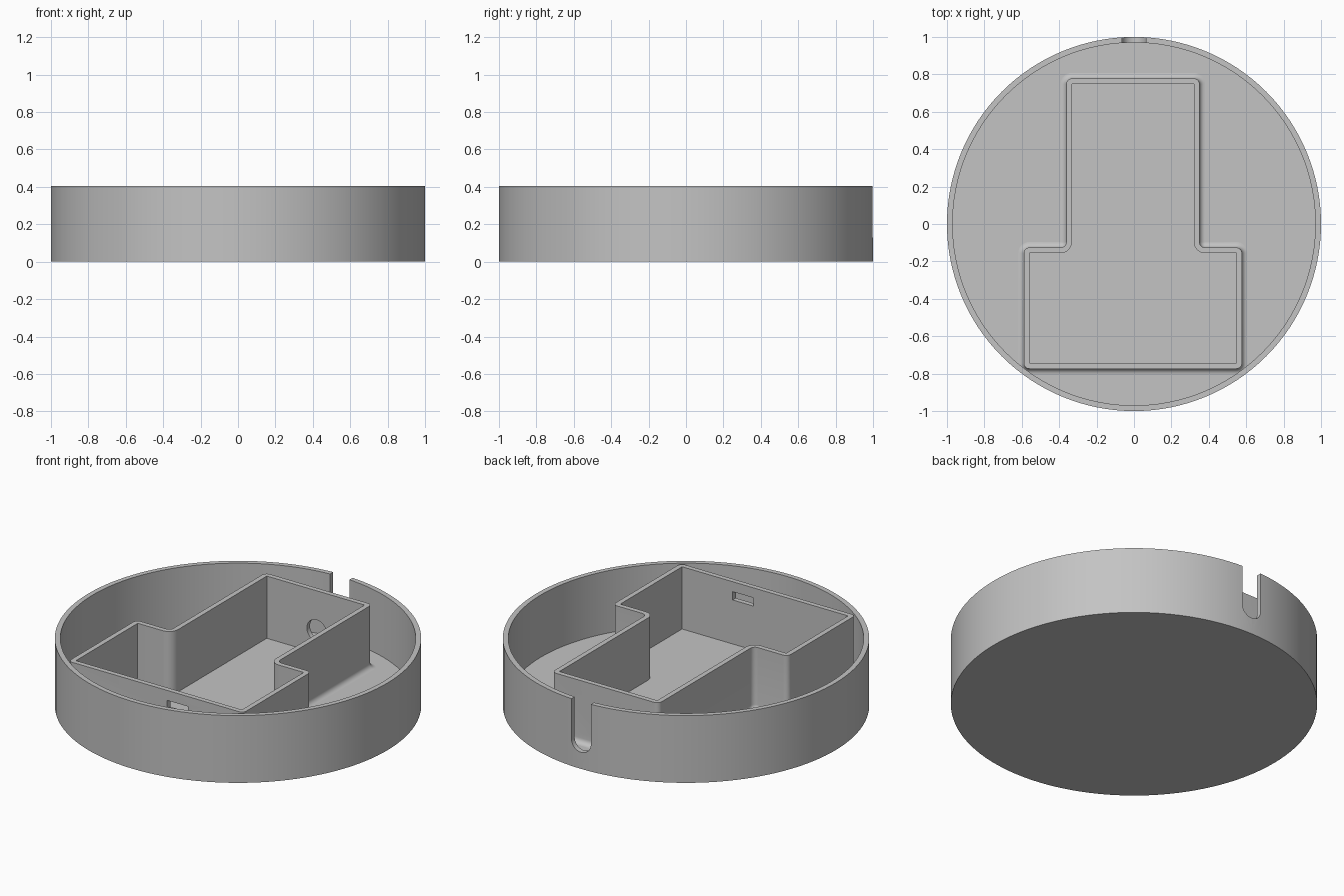
import bpy, bmesh, math
from mathutils import Vector

if "Cube" in bpy.data.objects:
    bpy.data.objects.remove(bpy.data.objects["Cube"], do_unlink=True)

HEIGHT, FLOOR, WALL = 0.405, 0.03, 0.03
PORT_Z, PORT_R = 0.165, 0.065

grey = bpy.data.materials.new("plain grey")
grey.use_nodes = True
grey.diffuse_color = (0.55, 0.55, 0.55, 1)
grey.node_tree.nodes["Principled BSDF"].inputs["Base Color"].default_value = grey.diffuse_color


def finish(name, bm):
    """Clean up a bmesh and turn it into an object."""
    bmesh.ops.remove_doubles(bm, verts=bm.verts, dist=1e-5)
    bmesh.ops.recalc_face_normals(bm, faces=bm.faces)
    mesh = bpy.data.meshes.new(name)
    bm.to_mesh(mesh)
    bm.free()
    mesh.materials.append(grey)
    obj = bpy.data.objects.new(name, mesh)
    bpy.context.collection.objects.link(obj)
    return obj


def skin(bm, rings, closed):
    """Bridge equal rings of vertices with quads."""
    loops = [[bm.verts.new(p) for p in ring] for ring in rings]
    pairs = list(zip(loops, loops[1:] + loops[:1]))
    for a, b in pairs if closed else pairs[:-1]:
        for i in range(len(a)):
            j = (i + 1) % len(a)
            bm.faces.new((a[i], a[j], b[j], b[i]))
    return loops


def prism(name, points, y0, y1):
    """Extrude an x-z outline along y."""
    bm = bmesh.new()
    loops = skin(bm, [[(x, y, z) for x, z in points] for y in (y0, y1)], False)
    for loop in loops:
        bm.faces.new(loop)
    return finish(name, bm)


def cut(obj, cutter):
    """Subtract the cutter, then discard it."""
    cutter.hide_render = True
    mod = obj.modifiers.new("cut", "BOOLEAN")
    mod.operation, mod.solver, mod.object = "DIFFERENCE", "EXACT", cutter
    bpy.context.view_layer.objects.active = obj
    bpy.ops.object.modifier_apply(modifier=mod.name)
    bpy.data.objects.remove(cutter, do_unlink=True)


def arc(start, end, steps):
    for i in range(steps + 1):
        a = math.radians(start + (end - start) * i / steps)
        yield PORT_R * math.cos(a), PORT_Z + PORT_R * math.sin(a)


# Round tray: floor and rim turned from one profile
bm = bmesh.new()
SIDES = 128
circle = [(math.cos(math.tau * i / SIDES), math.sin(math.tau * i / SIDES)) for i in range(SIDES)]
profile = [(1, 0), (1, HEIGHT), (1 - WALL, HEIGHT), (1 - WALL, FLOOR)]
loops = skin(bm, [[(r * x, r * y, z) for x, y in circle] for r, z in profile], False)
bm.faces.new(loops[0])
bm.faces.new(loops[-1])
tray = finish("round_tray", bm)

# Open cable slot at the back of the rim
slot = list(arc(180, 360, 24)) + [(PORT_R, 0.5), (-PORT_R, 0.5)]
cut(tray, prism("slot_cutter", slot, 0.9, 1.1))

# T-shaped holder: inner outline, counter-clockwise
CX, WIDE, NARROW = -0.006, 0.553, 0.326
FRONT, STEP, BACK = -0.744, -0.156, 0.748
half = [(WIDE, FRONT), (WIDE, STEP), (NARROW, STEP), (NARROW, BACK)]
outline = [Vector((CX + x, y)) for x, y in half]
outline += [Vector((CX - x, y)) for x, y in reversed(half)]


def offset_ring(off, z):
    """Outline moved outward with concentric rounded corners."""
    ring = []
    for i, p in enumerate(outline):
        d1 = (p - outline[i - 1]).normalized()
        d2 = (outline[(i + 1) % len(outline)] - p).normalized()
        n1, n2 = Vector((d1.y, -d1.x)), Vector((d2.y, -d2.x))
        if d1.cross(d2) > 0:
            centre, radius = p, off
        else:
            centre, radius = p + (n1 + n2) * 2 * WALL, off - 2 * WALL
        for k in range(9):
            a = math.pi / 2 * k / 8
            q = centre + (n1 * math.cos(a) + n2 * math.sin(a)) * radius
            ring.append((q.x, q.y, z))
    return ring


# Wall section with a fillet at the outer foot
section = [(0, FLOOR - 0.01), (0, HEIGHT), (WALL, HEIGHT)]
for k in range(7):
    a = math.pi / 2 * k / 6
    section.append((2 * WALL - WALL * math.cos(a), FLOOR + WALL - WALL * math.sin(a)))
section.append((2 * WALL, FLOOR - 0.01))
bm = bmesh.new()
skin(bm, [offset_ring(o, z) for o, z in section], True)
holder = finish("inner_holder", bm)

# Round port in the back wall, small window in the front wall
cut(holder, prism("port_cutter", list(arc(0, 352.5, 47)), 0.7, 0.85))
window = [(0.07, 0.295), (0.21, 0.295), (0.21, 0.345), (0.07, 0.345)]
cut(holder, prism("window_cutter", window, -0.85, -0.7))

# Smooth curves, sharp edges
bpy.ops.object.select_all(action="DESELECT")
for obj in (tray, holder):
    obj.select_set(True)
bpy.context.view_layer.objects.active = tray
bpy.ops.object.shade_smooth_by_angle(angle=math.radians(30))
